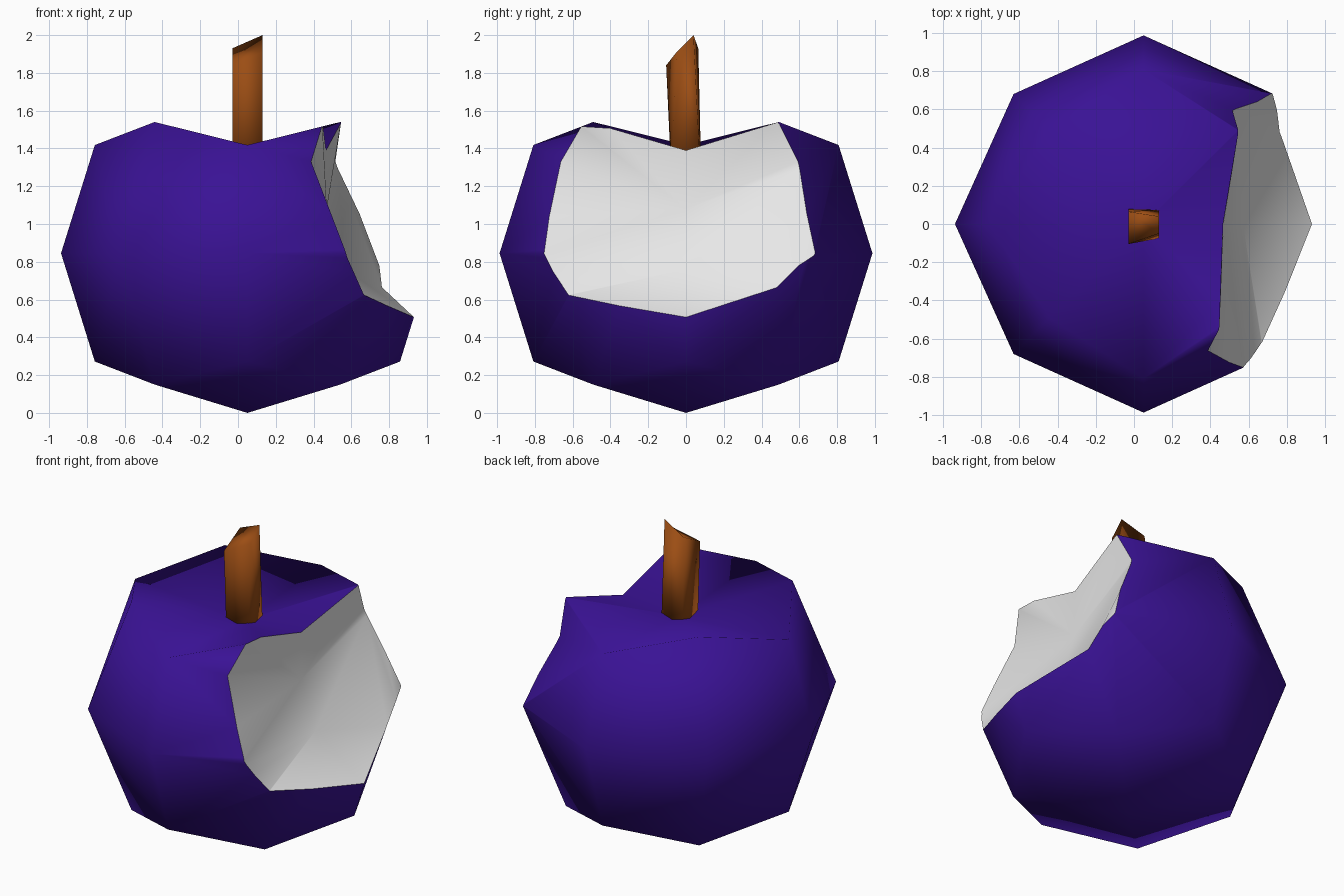
import bpy, bmesh, math
from mathutils import Vector

if "Cube" in bpy.data.objects:
    bpy.data.objects.remove(bpy.data.objects["Cube"])


def material(name, rgb):
    m = bpy.data.materials.new(name)
    m.diffuse_color = (*rgb, 1)
    m.use_nodes = True
    m.node_tree.nodes["Principled BSDF"].inputs["Base Color"].default_value = m.diffuse_color
    return m


skin = material("purple_skin", (0.042, 0.006, 0.30))
flesh = material("pale_flesh", (0.8, 0.8, 0.8))
bark = material("brown_stem", (0.33, 0.075, 0.007))


def make_object(name, verts, faces, mats, index=0):
    mesh = bpy.data.meshes.new(name)
    bm = bmesh.new()
    vs = [bm.verts.new(v) for v in verts]
    for f in faces:
        bm.faces.new([vs[i] for i in f])
    bmesh.ops.triangulate(bm, faces=[f for f in bm.faces if len(f.verts) > 3])
    bmesh.ops.recalc_face_normals(bm, faces=bm.faces)
    for f in bm.faces:
        f.smooth = True
        f.material_index = index
    bm.to_mesh(mesh)
    bm.free()
    for m in mats:
        mesh.materials.append(m)
    obj = bpy.data.objects.new(name, mesh)
    bpy.context.collection.objects.link(obj)
    return obj


# Fruit body: three eight-sided rings whose vertices alternate, dimpled top pole
CX, CZ = 0.05, 0.845
rings = [((0.808, -0.573), (0.695, -0.695)),
         ((0.987, 0.0), (0.962, 0.0)),
         ((0.808, 0.573), (0.695, 0.695))]
verts = []
for ring in rings:
    for i in range(8):
        r, z = ring[i % 2]
        a = i * math.pi / 4
        verts.append((CX + r * math.cos(a), r * math.sin(a), CZ + z))
verts += [(CX, 0, 0), (CX, 0, 1.36)]
faces = []
for i in range(8):
    j = (i + 1) % 8
    faces += [(i, j, 8 + j, 8 + i), (8 + i, 8 + j, 16 + j, 16 + i),
              (24, j, i), (25, 16 + i, 16 + j)]
body = make_object("fruit_body", verts, faces, [skin, flesh])

# Bite cutter: rim loop pushed past the skin, two deeper inner points, pulled out in +x
rim = [(.45, -.56, 1.52), (.39, -.67, 1.32), (.57, -.75, .85), (.66, -.64, .65),
       (.93, 0, .53), (.76, .5, .69), (.70, .68, .84), (.52, .60, 1.32),
       (.55, .48, 1.53), (.47, 0, 1.39)]
mid = Vector((.5, 0, .98))
near = [mid + (Vector(p) - mid) * 1.15 for p in rim]
far = [Vector((1.7, p.y, p.z)) for p in near]
n = len(rim)
UP, LOW, OUT = 2 * n, 2 * n + 1, 2 * n + 2
cverts = near + far + [(.47, 0, 1.08), (.57, 0, .76), (1.7, 0, .98)]
cfaces = [(UP, 0, 1), (UP, 1, 2), (UP, 2, LOW), (LOW, 2, 3), (LOW, 3, 4), (LOW, 4, 5),
          (5, 6, 7), (LOW, 5, 7), (UP, LOW, 7), (UP, 7, 8), (UP, 8, 9), (UP, 9, 0)]
for i in range(n):
    j = (i + 1) % n
    cfaces += [(i, j, n + j, n + i), (OUT, n + i, n + j)]
cutter = make_object("bite_cutter", cverts, cfaces, [skin, flesh], 1)
cutter.hide_render = True

mod = body.modifiers.new("bite", 'BOOLEAN')
mod.operation = 'DIFFERENCE'
mod.solver = 'EXACT'
mod.object = cutter
bpy.context.view_layer.objects.active = body
bpy.ops.object.modifier_apply(modifier=mod.name)
bpy.data.objects.remove(cutter)

# Crisp edge where skin meets flesh
bm = bmesh.new()
bm.from_mesh(body.data)
for f in bm.faces:
    f.smooth = True
for e in bm.edges:
    if len({f.material_index for f in e.link_faces}) > 1:
        e.smooth = False
bm.to_mesh(body.data)
bm.free()

# Stem: square post with a slanted cut on top
sverts = [(-.03, -.08, 1.3), (.13, -.075, 1.3), (.13, .075, 1.3), (-.03, .08, 1.3),
          (-.03, -.105, 1.84), (.13, -.05, 1.91), (.13, .04, 2.0), (-.03, .065, 1.93)]
sfaces = [(0, 1, 2, 3), (4, 5, 6, 7)] + [(i, (i + 1) % 4, 4 + (i + 1) % 4, 4 + i) for i in range(4)]
make_object("stem", sverts, sfaces, [bark])
